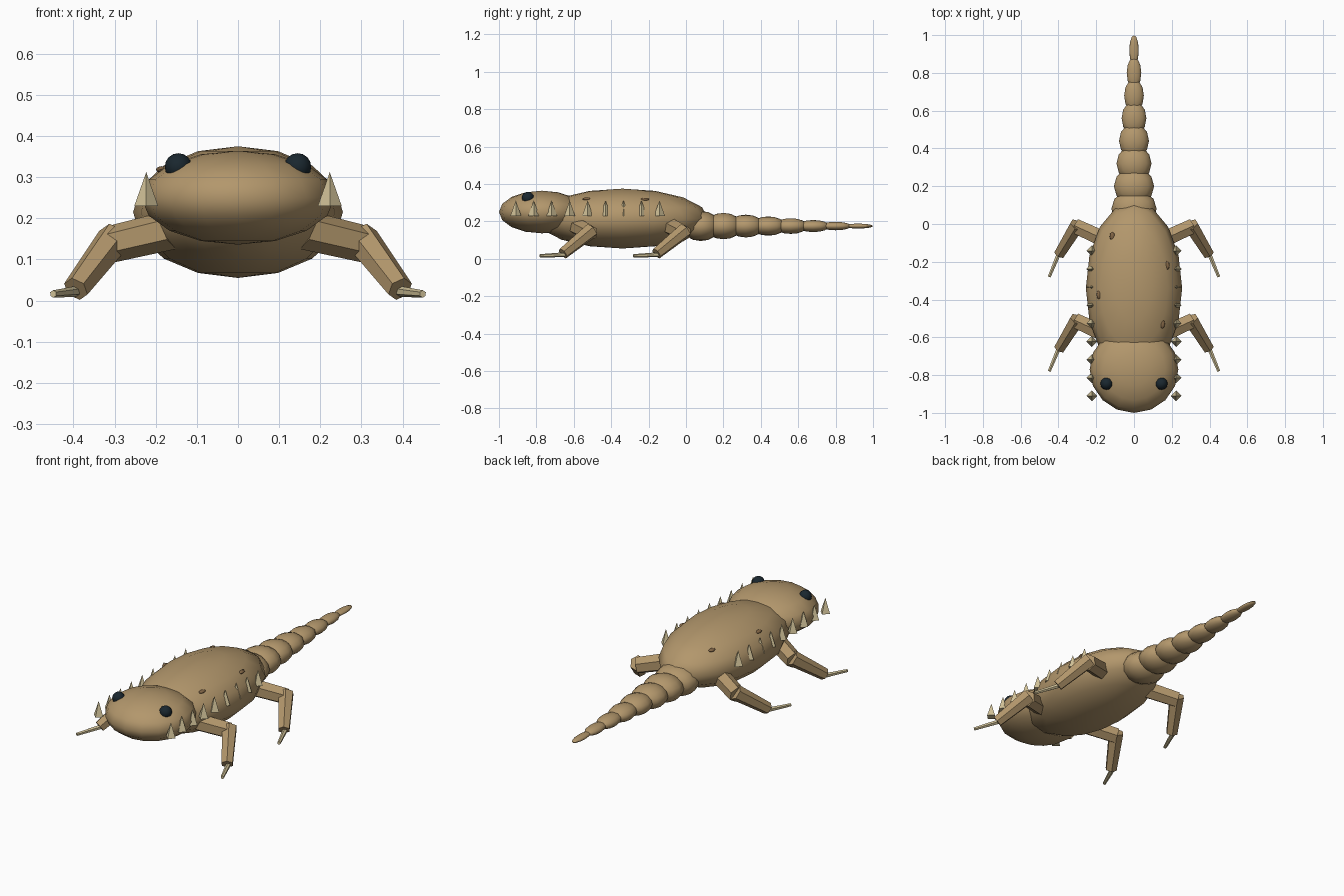
import bpy, math
from mathutils import Vector

if "Cube" in bpy.data.objects:
    bpy.data.objects.remove(bpy.data.objects["Cube"])


def material(name, r, g, b):
    m = bpy.data.materials.new(name)
    m.diffuse_color = (r, g, b, 1)
    m.use_nodes = True
    m.node_tree.nodes["Principled BSDF"].inputs["Base Color"].default_value = m.diffuse_color
    return m


HIDE = material("hide", 0.45, 0.31, 0.15)
BONE = material("bone", 0.65, 0.55, 0.32)
EYE = material("eye", 0.01, 0.02, 0.028)
SPOT = material("spot", 0.22, 0.13, 0.06)


def finish(name, mat, smooth=True):
    o = bpy.context.object
    o.name = name
    o.data.materials.append(mat)
    if smooth:
        bpy.ops.object.shade_smooth_by_angle(angle=math.radians(50))
    return o


def ellipsoid(name, loc, radii, mat=HIDE, seg=16, rings=8):
    bpy.ops.mesh.primitive_uv_sphere_add(segments=seg, ring_count=rings, radius=1, location=loc)
    bpy.context.object.scale = radii
    bpy.ops.object.transform_apply(location=False, rotation=False, scale=True)
    return finish(name, mat)


def limb(name, a, b, r1, r2, mat=HIDE, sides=6):
    a, b = Vector(a), Vector(b)
    bpy.ops.mesh.primitive_cone_add(vertices=sides, radius1=r1, radius2=r2,
                                    depth=(b - a).length, location=(a + b) / 2,
                                    rotation=(b - a).to_track_quat('Z', 'Y').to_euler())
    return finish(name, mat, sides > 4)


# body and head
BODY_C, BODY_R = Vector((0, -0.34, 0.215)), Vector((0.255, 0.46, 0.16))
ellipsoid("body", BODY_C, BODY_R)
ellipsoid("head", (0, -0.77, 0.25), (0.235, 0.23, 0.114))

# segmented tail
for i in range(8):
    t = i / 7
    w = 0.12 - 0.095 * t
    h = 0.08 - 0.067 * t
    ellipsoid(f"tail_segment_{i + 1}", (0, 0.08 + 0.12 * i, 0.175),
              (w, 0.105 - 0.025 * t, h), seg=12, rings=8)

# skin spots lying on the back
for i, (x, y) in enumerate([(-0.115, -0.065), (0.175, -0.22), (-0.185, -0.375), (0.15, -0.53)]):
    k = 1 - (x / BODY_R.x) ** 2 - ((y - BODY_C.y) / BODY_R.y) ** 2
    z = BODY_C.z + BODY_R.z * math.sqrt(k)
    ellipsoid(f"skin_spot_{i + 1}", (x, y, z - 0.006), (0.014, 0.024, 0.008), SPOT, 8, 6)

for s, side in ((1, "left"), (-1, "right")):
    # eyes
    ellipsoid(f"eye_{side}", (s * 0.145, -0.845, 0.325), (0.033, 0.033, 0.033), EYE, 12, 8)

    # side spikes
    for i in range(9):
        y = -0.91 + 0.096 * i
        bpy.ops.mesh.primitive_cone_add(vertices=4, radius1=0.029, radius2=0, depth=0.082,
                                        location=(s * 0.223, y, 0.271))
        finish(f"spike_{side}_{i + 1}", BONE, False)

    # legs with claws
    for dy, end in ((-0.5, "front"), (0, "hind")):
        hip = (s * 0.16, -0.08 + dy, 0.172)
        knee = (s * 0.308, -0.012 + dy, 0.137)
        start = (s * 0.3, -0.005 + dy, 0.152)
        ankle = (s * 0.394, -0.158 + dy, 0.028)
        limb(f"upper_leg_{end}_{side}", hip, knee, 0.048, 0.045)
        limb(f"lower_leg_{end}_{side}", start, ankle, 0.042, 0.032)
        limb(f"claw_{end}_{side}", (s * 0.395, -0.15 + dy, 0.022),
             (s * 0.449, -0.28 + dy, 0.016), 0.013, 0.009, BONE)
